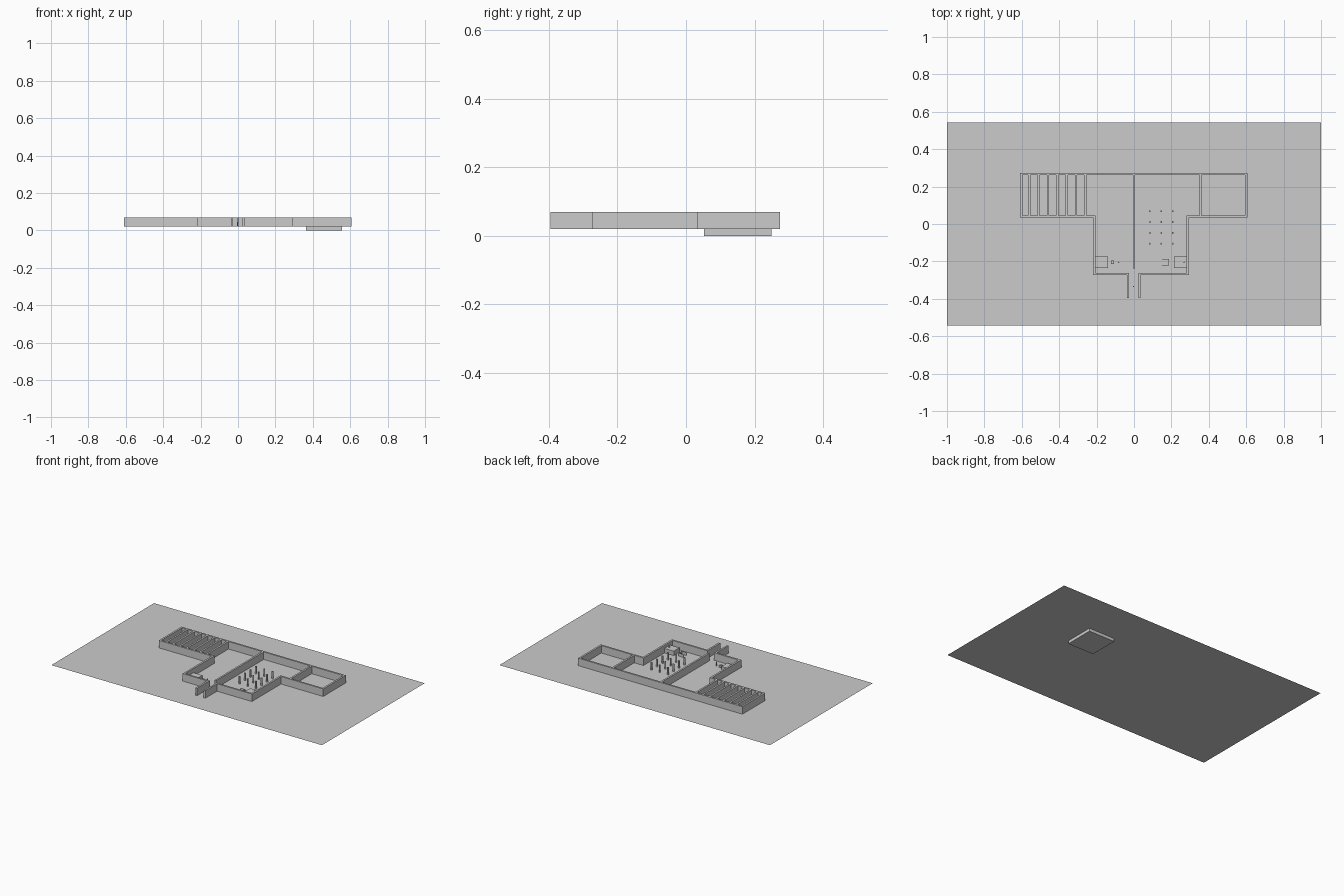
import bpy, bmesh

if "Cube" in bpy.data.objects:
    bpy.data.objects.remove(bpy.data.objects["Cube"])

G = 0.02   # ground level
H = 0.07   # top of walls
T = 0.006  # half wall thickness


def make(name, fill):
    bm = bmesh.new()
    fill(bm)
    bmesh.ops.recalc_face_normals(bm, faces=bm.faces)
    me = bpy.data.meshes.new(name)
    bm.to_mesh(me)
    bm.free()
    ob = bpy.data.objects.new(name, me)
    bpy.context.collection.objects.link(ob)
    return ob


def add_box(bm, x0, x1, y0, y1, z0, z1):
    vs = bmesh.ops.create_cube(bm, size=1)["verts"]
    for v in vs:
        v.co.x = x1 if v.co.x > 0 else x0
        v.co.y = y1 if v.co.y > 0 else y0
        v.co.z = z1 if v.co.z > 0 else z0
    return vs


def box(name, *b):
    return make(name, lambda bm: add_box(bm, *b))


def cylinder(name, x, y, r, z1, n=12):
    def fill(bm):
        vs = bmesh.ops.create_cone(bm, cap_ends=True, segments=n, radius1=r,
                                   radius2=r, depth=z1 - G)["verts"]
        bmesh.ops.translate(bm, verts=vs, vec=(x, y, (G + z1) / 2))
    return make(name, fill)


def wall(name, xa, ya, xb, yb):
    # straight wall along a centre line, with square corner overlap
    box(name, min(xa, xb) - T, max(xa, xb) + T,
        min(ya, yb) - T, max(ya, yb) + T, G, H)


# ground sheet
def ground(bm):
    bm.faces.new([bm.verts.new(p) for p in
                  ((-1, -.542, G), (1, -.542, G), (1, .542, G), (-1, .542, G))])
make("ground_sheet", ground)


# sunken basin below the right room, open at the top
def basin(bm):
    add_box(bm, .363, .556, .052, .249, 0, G)
    bm.faces.ensure_lookup_table()
    top = [f for f in bm.faces if all(v.co.z > G - .001 for v in f.verts)]
    bmesh.ops.delete(bm, geom=top, context='FACES')
make("sunken_basin", basin)

# outer walls, running round from the left side of the entrance passage
left = [(-.032, -.39), (-.032, -.267), (-.212, -.267), (-.212, .04),
        (-.603, .04), (-.603, .268), (.6, .268), (.6, .04), (.288, .04),
        (.288, -.267), (.03, -.267), (.03, -.39)]
for i, (a, b) in enumerate(zip(left, left[1:])):
    wall(f"outer_wall_{i}", *a, *b)

# inner walls and stall partitions
wall("middle_wall", 0, -.233, 0, .268)
wall("right_room_wall", .356, .04, .356, .268)
for i in range(7):
    x = -.56 + .05 * i
    wall(f"stall_partition_{i}", x, .046, x, .268)

# column grid
for i, x in enumerate((.085, .146, .207)):
    for j, y in enumerate((.068, .011, -.048, -.105)):
        cylinder(f"column_{i}_{j}", x, y, .005, H)

# furniture by the front walls
box("left_counter", -.205, -.14, -.235, -.175, G, .042)
box("left_stool", -.122, -.107, -.213, -.196, G, .035)
cylinder("left_post", -.082, -.205, .004, .045, 8)
box("right_counter", .213, .283, -.235, -.175, G, .05)
cylinder("right_post", .268, -.205, .004, .06, 8)
box("desk_back", .184, .188, -.222, -.187, G, .04)
for n, y in (("front", -.222), ("rear", -.189)):
    box(f"desk_{n}", .15, .188, y, y + .002, G, .04)
cylinder("entrance_post", -.002, -.334, .003, .045, 8)
